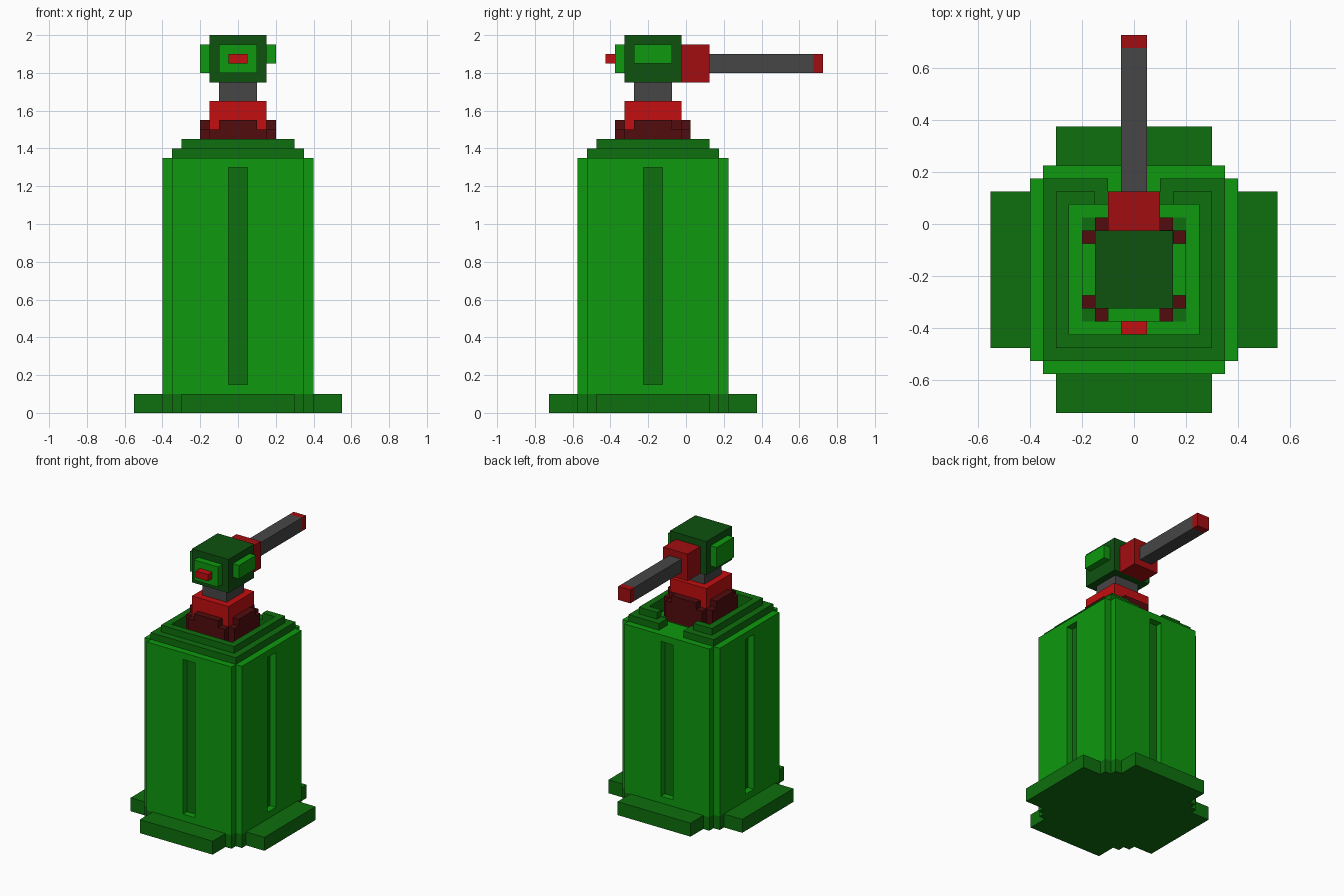
import bpy
import bmesh

cube = bpy.data.objects.get("Cube")
if cube:
    bpy.data.objects.remove(cube, do_unlink=True)

CY = -0.175  # y of the tower's axis


def material(name, rgb):
    lin = [((c / 255 + 0.055) / 1.055) ** 2.4 if c > 10 else c / 255 / 12.92 for c in rgb]
    m = bpy.data.materials.new(name)
    m.use_nodes = True
    m.diffuse_color = (*lin, 1)
    m.node_tree.nodes["Principled BSDF"].inputs["Base Color"].default_value = (*lin, 1)
    return m


BRIGHT_GREEN = material("bright green", (14, 153, 14))
MID_GREEN = material("mid green", (14, 111, 14))
DARK_GREEN = material("dark green", (14, 82, 16))
RED = material("red", (196, 14, 16))
DEEP_RED = material("deep red", (162, 13, 16))
MAROON = material("maroon", (82, 12, 14))
GREY = material("grey", (70, 70, 70))


def prism(name, points, z0, z1, mat):
    """Extrude a flat outline, given around the tower axis, from z0 to z1."""
    bm = bmesh.new()
    base = bm.faces.new([bm.verts.new((x, y + CY, z0)) for x, y in points])
    top = bmesh.ops.extrude_face_region(bm, geom=[base])["geom"]
    bmesh.ops.translate(bm, vec=(0, 0, z1 - z0),
                        verts=[v for v in top if isinstance(v, bmesh.types.BMVert)])
    bmesh.ops.recalc_face_normals(bm, faces=bm.faces)
    mesh = bpy.data.meshes.new(name)
    bm.to_mesh(mesh)
    bm.free()
    mesh.materials.append(mat)
    obj = bpy.data.objects.new(name, mesh)
    bpy.context.collection.objects.link(obj)
    return obj


def box(name, x0, x1, y0, y1, z0, z1, mat):
    return prism(name, [(x0, y0), (x1, y0), (x1, y1), (x0, y1)], z0, z1, mat)


def plus(a, b):
    """Square outline of half size a whose corners are notched back to b."""
    return [(b, a), (b, b), (a, b), (a, -b), (b, -b), (b, -a),
            (-b, -a), (-b, -b), (-a, -b), (-a, b), (-b, b), (-b, a)]


def open_ring(outer, inner, gap):
    """Square ring with a gap at the back."""
    return [(gap, outer), (outer, outer), (outer, -outer), (-outer, -outer),
            (-outer, outer), (-gap, outer), (-gap, inner), (-inner, inner),
            (-inner, -inner), (inner, -inner), (inner, inner), (gap, inner)]


# Base: a notched slab with a foot on each side
prism("base_slab", plus(0.4, 0.35), 0, 0.1, MID_GREEN)
for name, sx, sy in (("left", 1, 0), ("right", -1, 0), ("back", 0, 1), ("front", 0, -1)):
    if sx:
        xs, ys = sorted((sx * 0.4, sx * 0.55)), (-0.3, 0.3)
    else:
        xs, ys = (-0.3, 0.3), sorted((sy * 0.4, sy * 0.55))
    box(name + "_foot", *xs, *ys, 0, 0.1, MID_GREEN)

# Tower body with a slot cut into each side
body = prism("tower_body", plus(0.4, 0.35), 0.1, 1.35, BRIGHT_GREEN)
for name, sx, sy in (("left", 1, 0), ("right", -1, 0), ("back", 0, 1), ("front", 0, -1)):
    def span(s, near, far):
        return sorted((s * near, s * far)) if s else (-0.05, 0.05)
    cutter = box("slot_cutter", *span(sx, 0.35, 0.5), *span(sy, 0.35, 0.5), 0.15, 1.3, BRIGHT_GREEN)
    mod = body.modifiers.new("slot", "BOOLEAN")
    mod.operation = "DIFFERENCE"
    mod.solver = "EXACT"
    mod.object = cutter
    bpy.context.view_layer.objects.active = body
    bpy.ops.object.modifier_apply(modifier=mod.name)
    bpy.data.objects.remove(cutter, do_unlink=True)
    box(name + "_slot_floor", *span(sx, 0.346, 0.352), *span(sy, 0.346, 0.352), 0.15, 1.3, MID_GREEN)

# Stepped rim around the sunken roof
prism("lower_rim", open_ring(0.35, 0.25, 0.1), 1.35, 1.4, MID_GREEN)
prism("upper_rim", open_ring(0.3, 0.25, 0.15), 1.4, 1.45, MID_GREEN)
box("roof_plate", -0.2, 0.2, -0.2, 0.2, 1.348, 1.355, MID_GREEN)

# Turret mount
prism("mount_base", plus(0.2, 0.15), 1.355, 1.5, MAROON)
prism("mount_collar", plus(0.2, 0.1), 1.5, 1.55, MAROON)
box("mount_block", -0.15, 0.15, -0.15, 0.15, 1.5, 1.65, RED)
box("mount_corner_patch", 0.1, 0.152, 0.1, 0.152, 1.5, 1.55, MAROON)
box("neck", -0.1, 0.1, -0.1, 0.1, 1.65, 1.75, GREY)

# Turret head with side and front panels
box("head", -0.15, 0.15, -0.15, 0.15, 1.75, 2.0, DARK_GREEN)
box("left_head_panel", 0.15, 0.2, -0.1, 0.1, 1.85, 1.95, BRIGHT_GREEN)
box("right_head_panel", -0.2, -0.15, -0.1, 0.1, 1.8, 1.95, BRIGHT_GREEN)
box("front_head_panel", -0.1, 0.1, -0.2, -0.15, 1.8, 1.95, BRIGHT_GREEN)
box("front_button", -0.05, 0.05, -0.25, -0.2, 1.85, 1.9, RED)

# Barrel pointing to the back
box("barrel_socket", -0.1, 0.1, 0.15, 0.3, 1.75, 1.95, DEEP_RED)
box("barrel", -0.05, 0.05, 0.3, 0.85, 1.8, 1.9, GREY)
box("barrel_tip", -0.05, 0.05, 0.85, 0.9, 1.8, 1.9, DEEP_RED)
